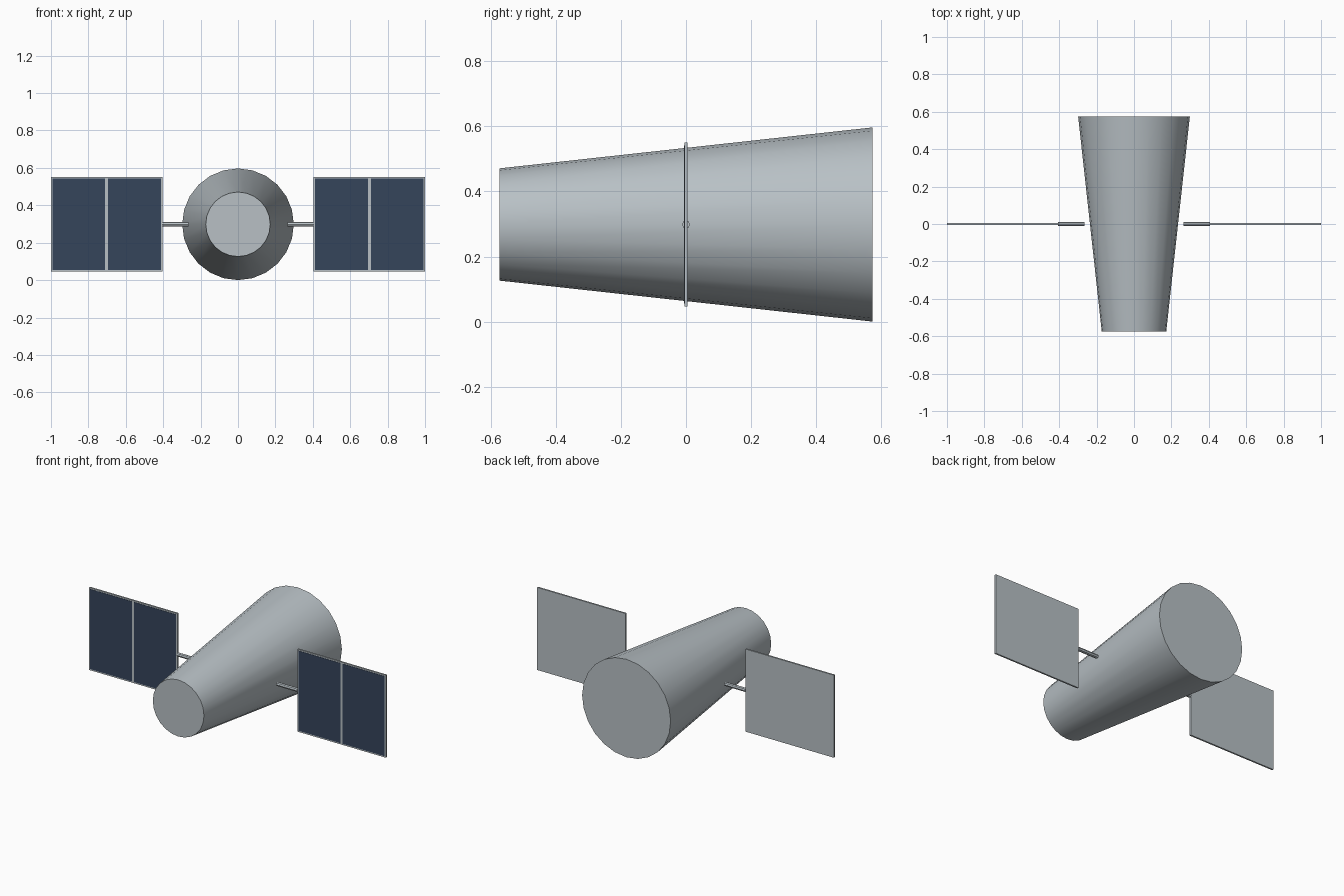
import bpy
import math
from mathutils import Matrix

old = bpy.data.objects.get("Cube")
if old:
    bpy.data.objects.remove(old, do_unlink=True)

AXIS_Z = 0.2985          # height of the body axis
PANEL_X, PANEL_W, PANEL_H = 0.7025, 0.595, 0.503
FRAME, DIVIDER = 0.008, 0.015


def material(name, rgb):
    mat = bpy.data.materials.new(name)
    mat.use_nodes = True
    colour = (*rgb, 1.0)
    mat.diffuse_color = colour
    mat.node_tree.nodes["Principled BSDF"].inputs["Base Color"].default_value = colour
    return mat


GREY = material("satin grey", (0.48, 0.53, 0.56))
NAVY = material("solar navy", (0.036, 0.058, 0.105))


def finish(name, mat):
    ob = bpy.context.object
    ob.name = name
    ob.data.materials.append(mat)
    return ob


def box(name, centre, size, mat):
    bpy.ops.mesh.primitive_cube_add(size=1, location=centre)
    ob = finish(name, mat)
    ob.data.transform(Matrix.Diagonal((*size, 1)))
    return ob


# Tapered body, wide end at the back
bpy.ops.mesh.primitive_cone_add(vertices=24, radius1=0.2985, radius2=0.1725, depth=1.148,
                                location=(0, 0, AXIS_Z), rotation=(math.pi / 2, 0, 0))
finish("body", GREY)
bpy.ops.object.shade_smooth_by_angle(angle=math.radians(30))

for side, label in ((1, "left"), (-1, "right")):
    # Rod carrying the panel
    bpy.ops.mesh.primitive_cylinder_add(vertices=8, radius=0.012, depth=0.14,
                                        location=(side * 0.335, 0, AXIS_Z),
                                        rotation=(0, math.pi / 2, 0))
    finish(label + "_rod", GREY)

    # Panel backing, its rim showing as a frame
    box(label + "_panel", (side * PANEL_X, 0, AXIS_Z), (PANEL_W, 0.01, PANEL_H), GREY)

    # Two solar cells on the front face
    cell_w = (PANEL_W - 2 * FRAME - DIVIDER) / 2
    for half, where in ((-1, "inner"), (1, "outer")):
        x = side * (PANEL_X + half * (cell_w + DIVIDER) / 2)
        box(f"{label}_{where}_cell", (x, -0.005, AXIS_Z),
            (cell_w, 0.003, PANEL_H - 2 * FRAME), NAVY)
